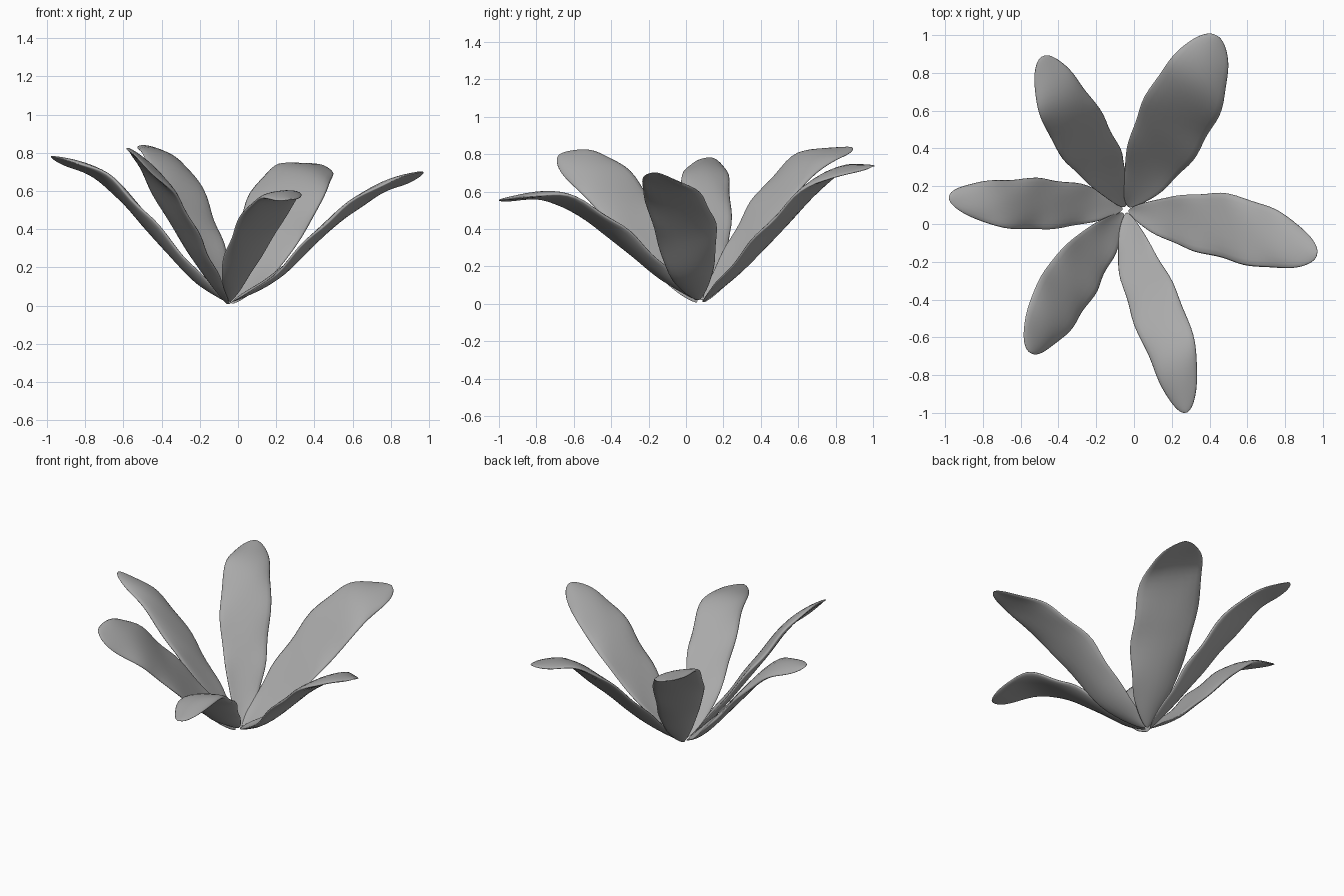
import bpy, bmesh
from math import sin, cos, pi
from mathutils import Vector

cube = bpy.data.objects.get("Cube")
if cube:
    bpy.data.objects.remove(cube, do_unlink=True)

RINGS, SIDES = 44, 20
HALF_THICKNESS = 0.023

grey = bpy.data.materials.new("petal_grey")
grey.use_nodes = True
colour = (0.4, 0.4, 0.4, 1)
grey.diffuse_color = colour
grey.node_tree.nodes["Principled BSDF"].inputs["Base Color"].default_value = colour


def along(points, t):
    """Smooth curve through evenly spaced points, t from 0 to 1."""
    pts = [2 * points[0] - points[1], *points, 2 * points[-1] - points[-2]]
    last = len(points) - 2
    i = min(int(t * (last + 1)), last)
    u = t * (last + 1) - i
    a, b, c, d = pts[i:i + 4]
    return b + 0.5 * u * (c - a + u * (2 * a - 5 * b + 4 * c - d
                                       + u * (3 * (b - c) + d - a)))


def petal(name, spine, across, tip_rise, phase):
    """Loft a lens-shaped section along the spine, twisting until its width rises by tip_rise."""
    spine = [Vector(p) for p in spine]
    base_across = Vector(across)
    tip_across = Vector((across[0], across[1], tip_rise))
    bm = bmesh.new()
    rings = []
    for k in range(RINGS):
        t = 0.001 + 0.998 * (1 - cos(pi * k / (RINGS - 1))) / 2
        centre = along(spine, t)
        span = base_across.lerp(tip_across, t)
        tangent = along(spine, min(t + 0.06, 1)) - along(spine, max(t - 0.06, 0))
        normal = tangent.cross(span).normalized()
        if normal.z < 0:
            normal = -normal
        width = sin(pi * t ** 1.3) ** 0.5
        half = span * width / 2
        cup = half.length * (0.22 - 0.36 * t)
        ring = []
        for s in range(SIDES):
            a = 2 * pi * s / SIDES
            u = cos(a)
            ripple = 0.03 * sin(24 * t + phase + 2 * u) * width
            lift = cup * (u * u - 0.4) + HALF_THICKNESS * sin(a) * width
            lift += 0.2 * ripple * u * u
            ring.append(bm.verts.new(centre + half * u * (1 + ripple) + normal * lift))
        rings.append(ring)
    for low, high in zip(rings, rings[1:]):
        for s in range(SIDES):
            n = (s + 1) % SIDES
            bm.faces.new((low[s], low[n], high[n], high[s]))
    bm.faces.new(rings[0])
    bm.faces.new(rings[-1])
    bmesh.ops.recalc_face_normals(bm, faces=bm.faces)
    for f in bm.faces:
        f.smooth = True
    mesh = bpy.data.meshes.new(name)
    bm.to_mesh(mesh)
    bm.free()
    mesh.materials.append(grey)
    bpy.context.collection.objects.link(bpy.data.objects.new(name, mesh))


# Each petal: spine from base to tip, full-width vector at the base, rise of the width at the tip
petals = {
    "left_petal": ([(-.03, .07, .02), (.21, .03, .165), (.45, -.005, .4),
                    (.71, -.075, .595), (.97, -.16, .7)], (.07, .335, .1), -.05),
    "front_petal": ([(-.04, .06, .02), (.01, -.16, .19), (.1, -.4, .4),
                     (.205, -.69, .57), (.275, -1, .555)], (.265, .07, .09), .02),
    "front_right_petal": ([(-.06, .06, .01), (-.19, -.09, .22), (-.32, -.27, .46),
                           (-.43, -.47, .68), (-.545, -.685, .79)], (-.255, .14, .26), .24),
    "right_petal": ([(-.06, .08, .02), (-.24, .1, .17), (-.47, .105, .43),
                     (-.71, .11, .675), (-.98, .14, .78)], (0, .27, -.09), -.05),
    "back_right_petal": ([(-.05, .09, .01), (-.15, .26, .24), (-.25, .42, .49),
                          (-.37, .64, .75), (-.48, .89, .835)], (-.285, -.11, .22), .07),
    "back_left_petal": ([(-.03, .09, .01), (.08, .29, .2), (.195, .51, .445),
                         (.32, .75, .68), (.435, 1, .735)], (.35, -.175, -.08), -.08),
}
for i, (name, (spine, across, tip_rise)) in enumerate(petals.items()):
    petal(name, spine, across, tip_rise, 1.7 * i)
